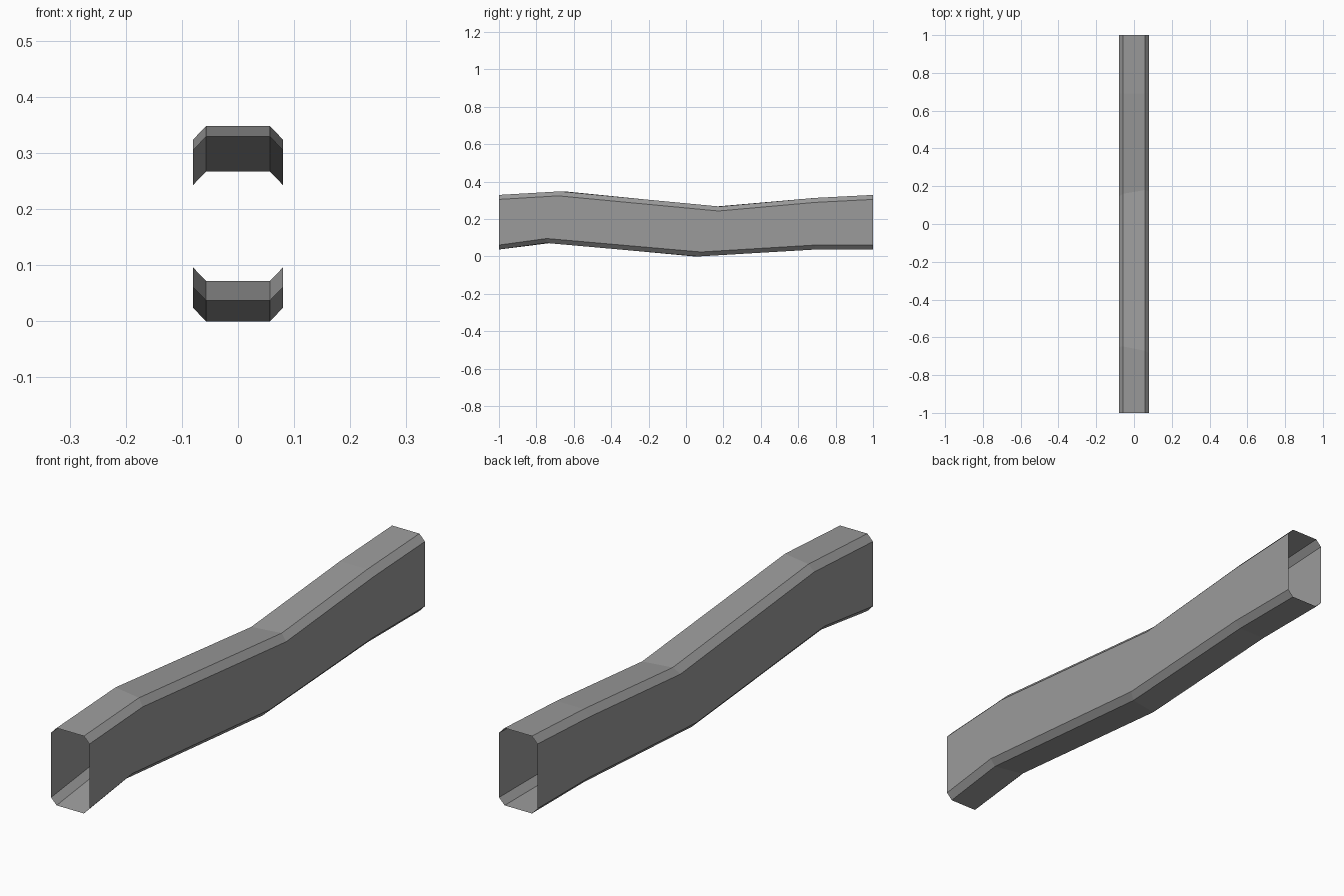
import bpy
import bmesh

cube = bpy.data.objects.get("Cube")
if cube:
    bpy.data.objects.remove(cube, do_unlink=True)

# Plain grey material
grey = bpy.data.materials.new("grey")
grey.use_nodes = True
colour = (0.33, 0.33, 0.33, 1)
grey.diffuse_color = colour
grey.node_tree.nodes["Principled BSDF"].inputs["Base Color"].default_value = colour

HALF_WIDTH, FLAT, BEVEL = 0.08, 0.057, 0.024

# Stations along the duct: top y, top z, bottom y, bottom z, sideways skew
STATIONS = [
    (-1.0, 0.329, -1.0, 0.037, 0),
    (-0.66, 0.348, -0.735, 0.072, -0.2),
    (0.17, 0.267, 0.055, 0.0, 0.17),
    (0.69, 0.313, 0.69, 0.037, 0),
    (1.0, 0.329, 1.0, 0.037, 0),
]


def section(top_y, top, bottom_y, bottom, skew):
    """Eight-sided ring with chamfered corners, anticlockwise from the front."""
    right = [(FLAT, bottom), (HALF_WIDTH, bottom + BEVEL),
             (HALF_WIDTH, top - BEVEL), (FLAT, top)]
    ring = right + [(-x, z) for x, z in reversed(right)]
    points = []
    for x, z in ring:
        t = (z - bottom) / (top - bottom)
        points.append((x, bottom_y + t * (top_y - bottom_y) + skew * x, z))
    return points


# Open-ended bent duct
bm = bmesh.new()
rings = [[bm.verts.new(p) for p in section(*s)] for s in STATIONS]
for a, b in zip(rings, rings[1:]):
    for i in range(len(a)):
        j = (i + 1) % len(a)
        bm.faces.new((a[i], a[j], b[j], b[i]))
bmesh.ops.recalc_face_normals(bm, faces=bm.faces)
# Outward direction check on a face of the +x side
if any(f.normal.x < -0.9 and f.calc_center_median().x > 0 for f in bm.faces):
    bmesh.ops.reverse_faces(bm, faces=bm.faces)

mesh = bpy.data.meshes.new("bent_duct")
bm.to_mesh(mesh)
bm.free()
mesh.materials.append(grey)
duct = bpy.data.objects.new("bent_duct", mesh)
bpy.context.collection.objects.link(duct)
